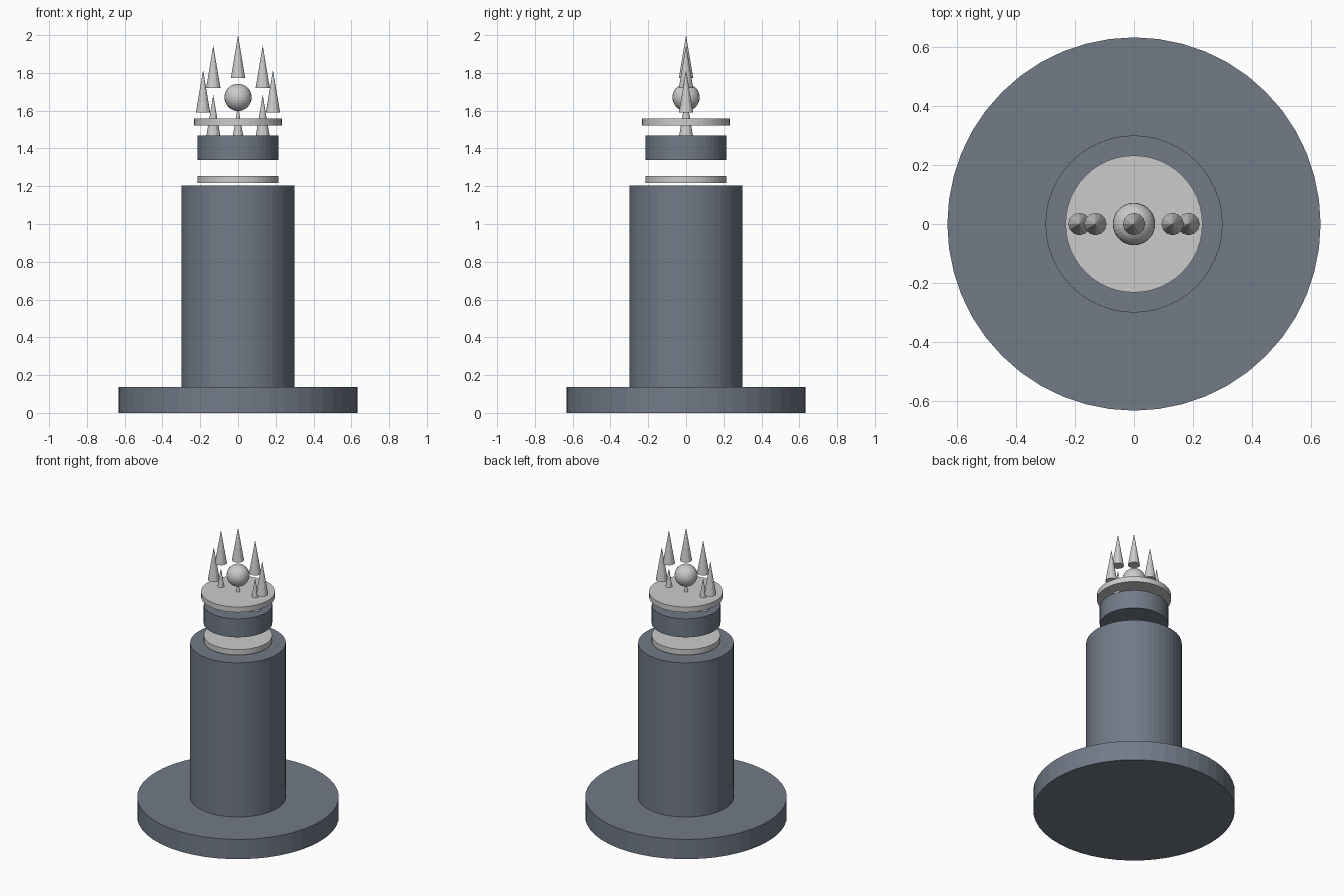
import bpy
import math

if "Cube" in bpy.data.objects:
    bpy.data.objects.remove(bpy.data.objects["Cube"])

slate = bpy.data.materials.new("slate")
slate.diffuse_color = (0.168, 0.197, 0.245, 1)
slate.use_nodes = True
slate.node_tree.nodes["Principled BSDF"].inputs["Base Color"].default_value = slate.diffuse_color


def disc(name, radius, z0, z1, mat=None, sides=48):
    bpy.ops.mesh.primitive_cylinder_add(vertices=sides, radius=radius, depth=z1 - z0,
                                        location=(0, 0, (z0 + z1) / 2))
    ob = bpy.context.object
    ob.name = name
    if mat:
        ob.data.materials.append(mat)
    return ob


# Base plate, column and floating collar
disc("base_plate", 0.632, 0.0, 0.137, slate)
disc("column", 0.30, 0.137, 1.203, slate)
disc("collar", 0.215, 1.34, 1.468, slate)

# Pale floating rings below and above the collar
disc("lower_disc", 0.215, 1.217, 1.255)
disc("upper_disc", 0.232, 1.521, 1.558)

# Central orb
bpy.ops.mesh.primitive_uv_sphere_add(segments=24, ring_count=16, radius=0.072,
                                     location=(0, 0, 1.67))
bpy.context.object.name = "orb"

# Eight upright spikes set around a vertical circle
for i in range(8):
    a = i * math.pi / 4
    bpy.ops.mesh.primitive_cone_add(vertices=12, radius1=0.038, radius2=0, depth=0.226,
                                    location=(0.185 * math.cos(a), 0,
                                              1.702 + 0.185 * math.sin(a)))
    bpy.context.object.name = f"spike_{i + 1}"
